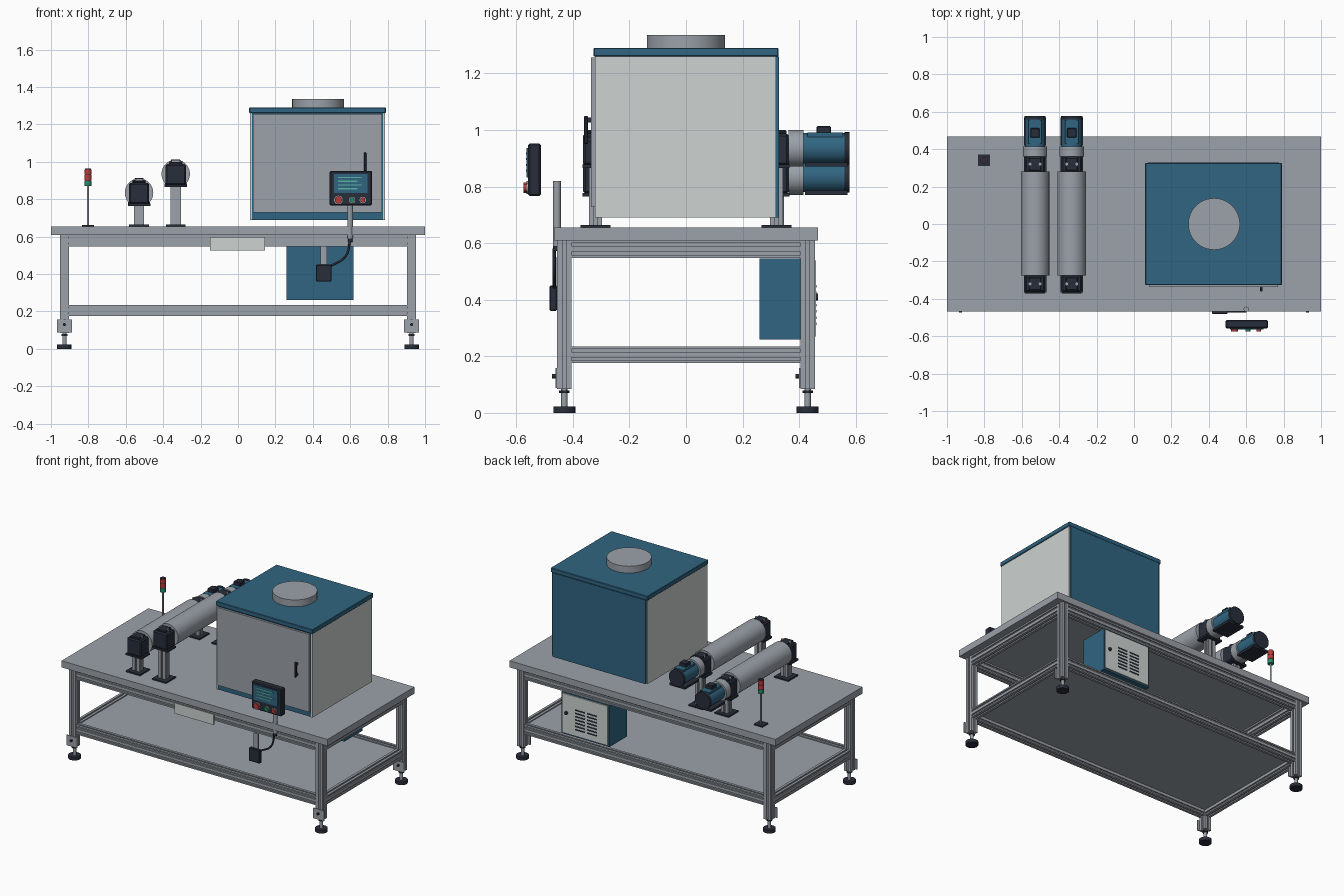
import bpy, bmesh, math
from mathutils import Matrix, Vector

cube = bpy.data.objects.get("Cube")
if cube:
    bpy.data.objects.remove(cube, do_unlink=True)


def material(name, rgb):
    m = bpy.data.materials.new(name)
    m.use_nodes = True
    m.diffuse_color = (*rgb, 1)
    m.node_tree.nodes["Principled BSDF"].inputs["Base Color"].default_value = (*rgb, 1)
    return m


STEEL = material("steel grey", (0.33, 0.36, 0.40))
LIGHT = material("light grey", (0.61, 0.65, 0.64))
BLUE = material("deep blue", (0.03, 0.13, 0.22))
DARK = material("charcoal", (0.021, 0.027, 0.042))
RED = material("signal red", (0.5, 0.045, 0.04))
GREEN = material("signal green", (0.02, 0.26, 0.14))
MINT = material("display mint", (0.1, 0.45, 0.35))


def finish(name, bm, mat, smooth=False):
    bmesh.ops.recalc_face_normals(bm, faces=bm.faces)
    mesh = bpy.data.meshes.new(name)
    bm.to_mesh(mesh)
    bm.free()
    mesh.materials.append(mat)
    ob = bpy.data.objects.new(name, mesh)
    bpy.context.collection.objects.link(ob)
    if smooth:
        bpy.ops.object.select_all(action="DESELECT")
        ob.select_set(True)
        bpy.context.view_layer.objects.active = ob
        bpy.ops.object.shade_smooth_by_angle(angle=math.radians(35))
    return ob


def box(name, x, y, z, mat, bevel=0):
    """Box from three (low, high) ranges."""
    bm = bmesh.new()
    bmesh.ops.create_cube(bm, size=1)
    for v in bm.verts:
        v.co = Vector([(a + b) / 2 + c * (b - a) for c, (a, b) in zip(v.co, (x, y, z))])
    if bevel:
        bmesh.ops.bevel(bm, geom=bm.edges[:], offset=bevel, segments=1, affect="EDGES")
    return finish(name, bm, mat)


def around(c, w):
    return (c - w / 2, c + w / 2)


TURN = {"X": Matrix.Rotation(math.pi / 2, 4, "Y"),
        "Y": Matrix.Rotation(-math.pi / 2, 4, "X"),
        "Z": Matrix.Identity(4)}


def tube(name, axis, centre, span, r, mat, sides=32):
    """Cylinder along an axis; centre gives the two other coordinates in order."""
    loc = list(centre)
    loc.insert("XYZ".index(axis), sum(span) / 2)
    bm = bmesh.new()
    bmesh.ops.create_cone(bm, cap_ends=True, segments=sides, radius1=r, radius2=r,
                          depth=span[1] - span[0],
                          matrix=Matrix.Translation(loc) @ TURN[axis])
    return finish(name, bm, mat, True)


def profile(name, axis, a, b, span, slots=(1, 1), gap=0.011, deep=0.008):
    """Slotted extrusion: ranges a, b across the other two axes, span along the axis."""
    wide, tall = a[1] - a[0], b[1] - b[0]
    pts = []
    corners = [(a[0], b[0]), (a[1], b[0]), (a[1], b[1]), (a[0], b[1])]
    for i, (c, d) in enumerate([(1, 0), (0, 1), (-1, 0), (0, -1)]):
        length, n = (wide, slots[0]) if c else (tall, slots[1])
        u, v = corners[i]
        pts.append((u, v))
        for k in range(n):
            mid = length * (k + 0.5) / n
            for t, inset in ((-gap, 0), (-gap, deep), (gap, deep), (gap, 0)):
                s = mid + t / 2
                pts.append((u + c * s - d * inset, v + d * s + c * inset))
    bm = bmesh.new()
    ring = []
    for p in pts:
        co = list(p)
        co.insert("XYZ".index(axis), span[0])
        ring.append(bm.verts.new(co))
    face = bm.faces.new(ring)
    out = bmesh.ops.extrude_face_region(bm, geom=[face])
    push = Vector([span[1] - span[0] if ch == axis else 0 for ch in "XYZ"])
    bmesh.ops.translate(bm, vec=push, verts=[g for g in out["geom"] if isinstance(g, bmesh.types.BMVert)])
    return finish(name, bm, STEEL)


# Table: top, shelf, legs with feet, slotted rails
box("table_top", (-1, 1), (-0.467, 0.467), (0.61, 0.655), STEEL)
box("lower_shelf", (-0.91, 0.91), (-0.415, 0.415), (0.215, 0.228), STEEL)
for sx in (-1, 1):
    for sy in (-1, 1):
        x, y = 0.928 * sx, 0.43 * sy
        profile("leg", "Z", around(x, 0.05), around(y, 0.05), (0.085, 0.61))
        tube("foot_pad", "Z", (x, y), (0, 0.022), 0.039, DARK)
        tube("foot_stem", "Z", (x, y), (0.02, 0.09), 0.011, STEEL, 16)
        tube("foot_nut", "Z", (x, y), (0.07, 0.08), 0.018, DARK, 6)
        box("leg_plate", around(x, 0.08), (y - 0.031, y - 0.025), (0.088, 0.158), STEEL)
        tube("leg_bolt", "Y", (x, 0.13), (y - 0.043, y - 0.03), 0.008, DARK, 12)
for z in ((0.548, 0.61), (0.176, 0.235)):
    for s in (-1, 1):
        profile("long_rail", "X", around(0.43 * s, 0.045), z, (-0.904, 0.904), (1, 2))
        profile("short_rail", "Y", around(0.928 * s, 0.045), z, (-0.406, 0.406), (1, 2))
box("name_plate", (-0.15, 0.145), (-0.469, -0.461), (0.525, 0.597), LIGHT)

# Main cabinet
box("cabinet_body", (0.075, 0.775), (-0.318, 0.328), (0.69, 1.26), BLUE)
for x in ((0.065, 0.075), (0.775, 0.785)):
    box("cabinet_side", x, (-0.322, 0.318), (0.69, 1.26), LIGHT)
box("cabinet_lid", (0.06, 0.79), (-0.327, 0.327), (1.26, 1.29), BLUE, 0.003)
box("cabinet_door", (0.08, 0.77), (-0.336, -0.322), (0.728, 1.256), STEEL)
box("door_handle", around(0.68, 0.014), (-0.36, -0.346), (0.95, 1.05), DARK, 0.003)
for z in (0.965, 1.035):
    box("handle_mount", around(0.68, 0.012), (-0.35, -0.335), around(z, 0.016), DARK)
tube("exhaust_collar", "Z", (0.428, 0), (1.288, 1.336), 0.138, STEEL, 64)

# Two driven rollers with stands, bearings and motors
for x, z in ((-0.529, 0.835), (-0.333, 0.935)):
    tube("roller", "Y", (x, z), (-0.276, 0.281), 0.076, STEEL, 48)
    tube("roller_shaft", "Y", (x, z), (-0.36, 0.38), 0.02, STEEL, 24)
    for s in (-1, 1):
        y = 0.32 * s
        box("stand_base", around(x, 0.106), around(y, 0.105), (0.655, 0.664), DARK)
        profile("stand_post", "Z", around(x, 0.054), around(y, 0.045), (0.66, z - 0.065))
        box("bearing_block", around(x, 0.108), around(y, 0.088), (z - 0.06, z + 0.052), DARK, 0.008)
        box("bearing_foot", around(x, 0.12), around(y, 0.09), (z - 0.07, z - 0.058), DARK)
        box("bearing_cap", around(x, 0.066), around(y, 0.07), (z + 0.05, z + 0.064), DARK, 0.004)
        for dx in (-0.028, 0.028):
            tube("bearing_bolt", "Z", (x + dx, y), (z + 0.05, z + 0.068), 0.009, STEEL, 12)
    tube("gearbox", "Y", (x, z), (0.362, 0.415), 0.065, STEEL, 40)
    tube("motor_body", "Y", (x, z), (0.415, 0.562), 0.054, BLUE, 32)
    tube("motor_end_cap", "Y", (x, z), (0.56, 0.578), 0.057, DARK, 32)
    box("motor_top_pad", around(x, 0.07), (0.43, 0.555), (z + 0.03, z + 0.055), BLUE)
    box("terminal_box", around(x, 0.05), (0.462, 0.512), (z + 0.05, z + 0.078), DARK, 0.003)
    box("motor_foot", around(x, 0.118), (0.42, 0.57), (z - 0.065, z - 0.05), DARK)

# Signal tower
box("tower_base", around(-0.802, 0.064), around(0.34, 0.062), (0.655, 0.663), DARK)
tube("tower_pole", "Z", (-0.802, 0.34), (0.66, 0.872), 0.006, STEEL, 12)
for i, mat in enumerate((GREEN, RED, RED)):
    z = 0.87 + 0.031 * i
    tube("tower_lamp", "Z", (-0.802, 0.34), (z, z + 0.028), 0.019, mat, 24)
    tube("tower_ring", "Z", (-0.802, 0.34), (z + 0.027, z + 0.032), 0.016, DARK, 24)

# Operator panel on its post
box("panel_case", (0.49, 0.716), (-0.558, -0.513), (0.766, 0.952), DARK, 0.006)
box("panel_screen", (0.512, 0.692), (-0.563, -0.557), (0.832, 0.936), BLUE)
for i in range(4):
    z = 0.917 - 0.02 * i
    box("screen_line", (0.535, 0.66 - 0.02 * (i % 2)), (-0.565, -0.562), (z - 0.004, z + 0.003), MINT)
for x, r, mat in ((0.537, 0.019, RED), (0.61, 0.013, GREEN), (0.667, 0.013, RED)):
    tube("button_collar", "Y", (x, 0.796), (-0.564, -0.556), r + 0.004, STEEL, 24)
    tube("panel_button", "Y", (x, 0.796), (-0.575, -0.56), r, mat, 24)
tube("panel_post", "Z", (0.6, -0.456), (0.59, 0.82), 0.014, STEEL, 20)
tube("cable_gland", "Z", (0.6, -0.458), (0.572, 0.592), 0.012, DARK, 16)

# Junction box and cable
box("junction_bracket", (0.441, 0.476), (-0.464, -0.452), (0.4, 0.55), STEEL)
box("junction_box", (0.417, 0.5), (-0.482, -0.456), (0.36, 0.45), DARK, 0.004)
path = bpy.data.curves.new("cable", "CURVE")
path.dimensions = "3D"
path.bevel_depth = 0.006
path.bevel_resolution = 2
spline = path.splines.new("BEZIER")
spline.bezier_points.add(2)
for p, co in zip(spline.bezier_points, ((0.6, 0.58), (0.575, 0.495), (0.49, 0.44))):
    p.co = (co[0], -0.466, co[1])
    p.handle_left_type = p.handle_right_type = "AUTO"
path.materials.append(DARK)
bpy.context.collection.objects.link(bpy.data.objects.new("cable", path))

# Electrical cabinet under the table, with vented rear door
box("electric_cabinet", (0.26, 0.618), (0.26, 0.452), (0.26, 0.546), BLUE)
box("electric_door", (0.268, 0.61), (0.45, 0.459), (0.27, 0.538), LIGHT)
for row in range(7):
    for col in (-1, 1):
        box("vent_slot", around(0.43 + 0.045 * col, 0.075), (0.457, 0.461),
            around(0.315 + 0.022 * row, 0.009), DARK)
tube("door_lock", "Y", (0.578, 0.41), (0.455, 0.466), 0.012, DARK, 16)
